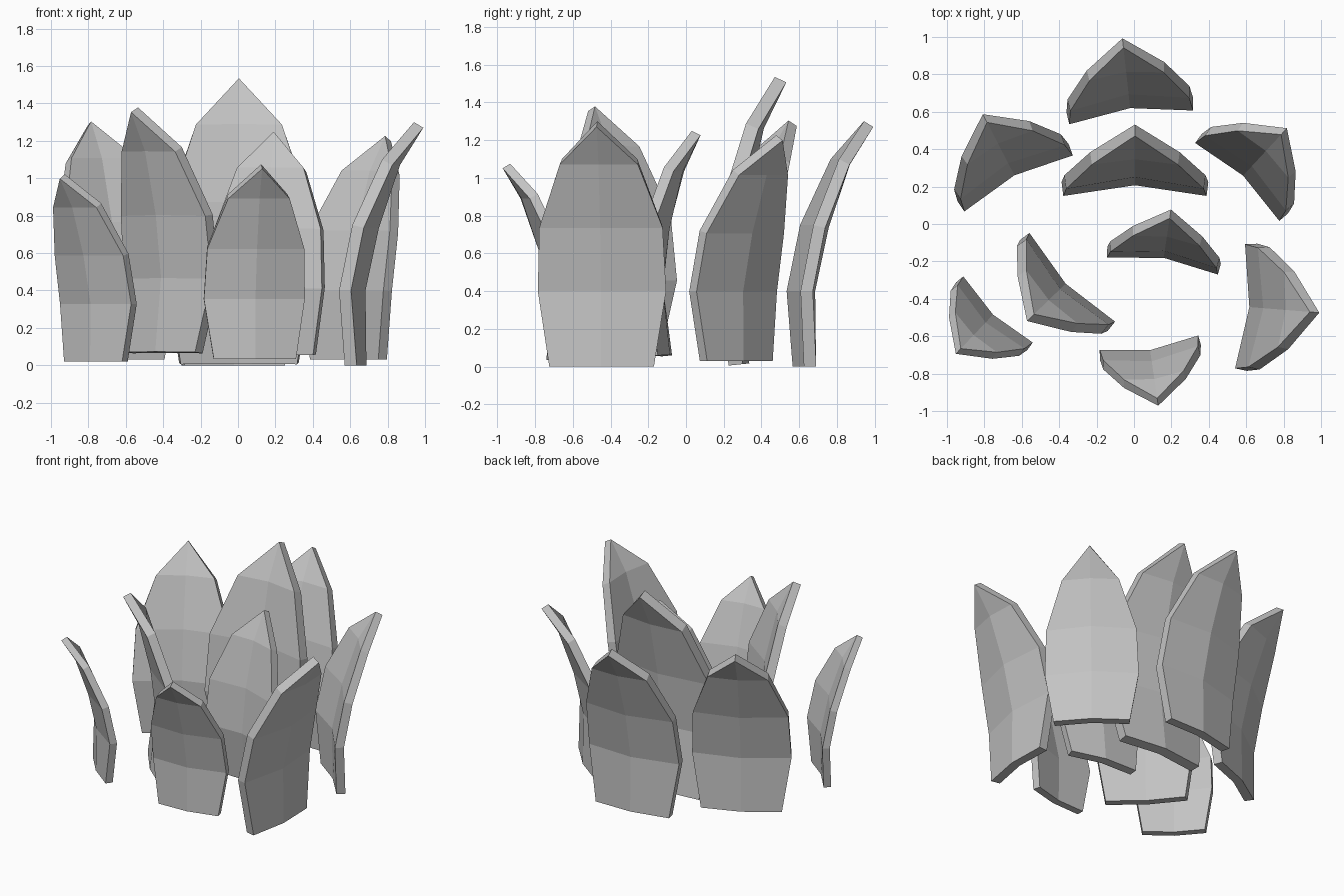
import bpy, bmesh, math
from mathutils import Matrix

if "Cube" in bpy.data.objects:
    bpy.data.objects.remove(bpy.data.objects["Cube"])

grey = bpy.data.materials.new("leaf_grey")
grey.diffuse_color = (0.55, 0.55, 0.55, 1)
grey.use_nodes = True
grey.node_tree.nodes["Principled BSDF"].inputs["Base Color"].default_value = grey.diffuse_color

# Unit leaf, one row per level:
# height, half width, edge depth, centre depth, thickness outward, thickness drop
LEVELS = [
    (0.00, 0.27, 0.025, 0.055, 0.065, 0.000),
    (0.40, 0.333, 0.000, 0.050, 0.065, 0.000),
    (0.75, 0.32, 0.070, 0.125, 0.062, 0.015),
    (1.10, 0.20, 0.220, 0.245, 0.055, 0.030),
]
TIP = (1.30, 0.375, 0.05, 0.03)


def leaf(name, mid, normal, scale, base, tilt):
    """Thick, creased leaf facing 'normal', leaning in by 'tilt' degrees."""
    bm = bmesh.new()
    inner, outer = [], []
    for z, w, edge, centre, t, drop in LEVELS:
        inner.append([bm.verts.new((x, y, z)) for x, y in
                      ((-w, edge), (0, centre), (w, edge))])
        outer.append([bm.verts.new((x, y + t, z - drop)) for x, y in
                      ((-w - 0.008, edge), (0, centre), (w + 0.008, edge))])
    z, y, t, drop = TIP
    tip_in = bm.verts.new((0, y, z))
    tip_out = bm.verts.new((0, y + t, z - drop))

    # Inner and outer skins
    for rows, tip in ((inner, tip_in), (outer, tip_out)):
        for a, b in zip(rows, rows[1:]):
            for i in range(2):
                bm.faces.new((a[i], a[i + 1], b[i + 1], b[i]))
        for i in range(2):
            bm.faces.new((rows[-1][i], rows[-1][i + 1], tip))

    # Rim joining the skins
    def loop(rows, tip):
        return ([rows[0][1]] + [r[2] for r in rows] + [tip]
                + [r[0] for r in reversed(rows)])
    li, lo = loop(inner, tip_in), loop(outer, tip_out)
    for i in range(len(li)):
        j = (i + 1) % len(li)
        bm.faces.new((li[i], li[j], lo[j], lo[i]))
    bmesh.ops.recalc_face_normals(bm, faces=bm.faces)

    # Lean about the widest level, turn, then place
    pivot = Matrix.Translation((0, 0, 0.4 * scale))
    bm.transform(
        Matrix.Translation((mid[0], mid[1], base))
        @ Matrix.Rotation(math.atan2(-normal[0], normal[1]), 4, 'Z')
        @ pivot @ Matrix.Rotation(math.radians(tilt), 4, 'X') @ pivot.inverted()
        @ Matrix.Scale(scale, 4))
    mesh = bpy.data.meshes.new(name)
    bm.to_mesh(mesh)
    bm.free()
    mesh.materials.append(grey)
    bpy.context.collection.objects.link(bpy.data.objects.new(name, mesh))


# Outer ring
leaf("outer_leaf_back", (-0.015, 0.57), (-0.11, 0.99), 1.0, 0.0, 0)
leaf("outer_leaf_back_left", (-0.617, 0.217), (-0.46, 0.89), 0.98, 0.03, 0)
leaf("outer_leaf_back_right", (0.552, 0.225), (0.68, 0.735), 0.92, 0.03, 0)
leaf("outer_leaf_right", (0.567, -0.44), (0.997, -0.08), 1.0, 0.0, 0)
leaf("outer_leaf_front", (0.08, -0.635), (0.146, -0.99), 0.80, 0.035, 0)
leaf("outer_leaf_front_left", (-0.727, -0.457), (-0.69, -0.725), 0.77, 0.02, 0)

# Inner ring, standing more upright
leaf("inner_leaf_back", (0.005, 0.15), (0.0, 1.0), 1.15, 0.0, 6)
leaf("inner_leaf_right", (0.152, -0.225), (0.15, 0.99), 0.90, 0.05, 5.5)
leaf("inner_leaf_left", (-0.33, -0.285), (-0.72, -0.695), 0.99, 0.06, 5.5)
